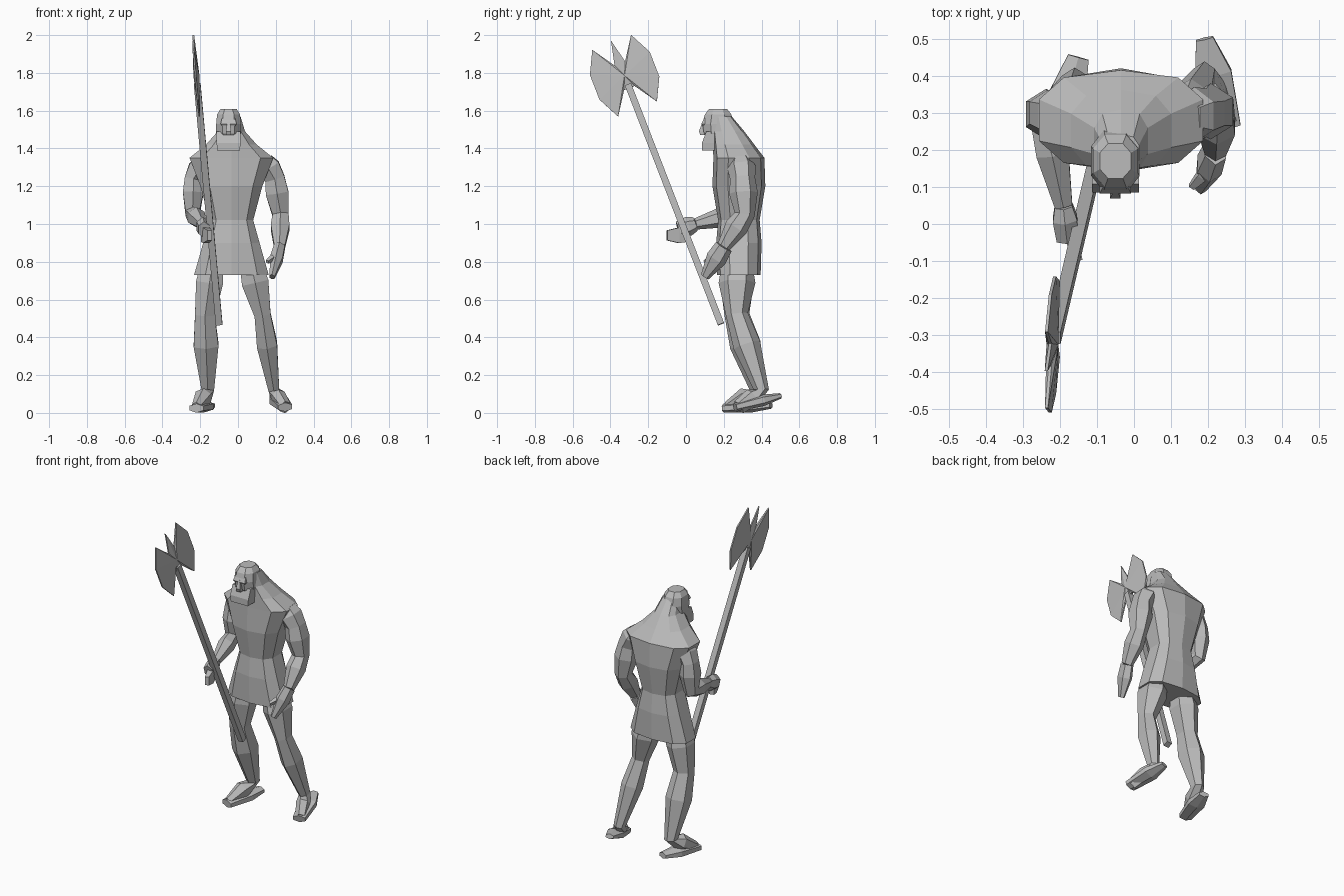
import bpy, bmesh
from math import sin, cos, pi
from mathutils import Vector

default_cube = bpy.data.objects.get("Cube")
if default_cube:
    bpy.data.objects.remove(default_cube, do_unlink=True)

grey = bpy.data.materials.new("stone_grey")
grey.use_nodes = True
grey.diffuse_color = (.5, .5, .5, 1)
grey.node_tree.nodes["Principled BSDF"].inputs["Base Color"].default_value = grey.diffuse_color


def finish(name, bm):
    bmesh.ops.recalc_face_normals(bm, faces=bm.faces)
    mesh = bpy.data.meshes.new(name)
    bm.to_mesh(mesh)
    bm.free()
    mesh.materials.append(grey)
    obj = bpy.data.objects.new(name, mesh)
    bpy.context.collection.objects.link(obj)
    return obj


def cross_section(centre, across, through, sides, squareness=1):
    """Polygon around a centre; squareness below one fills out the corners."""
    points = []
    for k in range(sides):
        angle = 2 * pi * (k + .5) / sides
        c, s = cos(angle), sin(angle)
        c *= abs(c) ** (squareness - 1)
        s *= abs(s) ** (squareness - 1)
        points.append(centre + across * c + through * s)
    return points


def skin(name, sections):
    bm = bmesh.new()
    rings = [[bm.verts.new(point) for point in section] for section in sections]
    for low, high in zip(rings, rings[1:]):
        for k in range(len(low)):
            bm.faces.new((low[k - 1], low[k], high[k], high[k - 1]))
    bm.faces.new(rings[0])
    bm.faces.new(rings[-1])
    return finish(name, bm)


def limb(name, *joints, sides=6, bulge=1.15, flat=1.2):
    """Tapered limb through joints (x, y, z, radius), swelling between them."""
    stations = [(Vector(joints[0][:3]), joints[0][3])]
    for start, end in zip(joints, joints[1:]):
        a, b = Vector(start[:3]), Vector(end[:3])
        stations.append((a.lerp(b, .4), max(start[3], end[3]) * bulge))
        stations.append((b, end[3]))
    sections = []
    for i, (centre, radius) in enumerate(stations):
        before = stations[max(i - 1, 0)][0]
        after = stations[min(i + 1, len(stations) - 1)][0]
        along = (after - before).normalized()
        across = (Vector((1, 0, 0)) - along * along.x).normalized()
        through = along.cross(across) * radius * flat
        sections.append(cross_section(centre, across * radius * 1.1, through, sides))
    return skin(name, sections)


def stack(name, x, y, lean, levels, sides, squareness):
    """Level rings (height, half width, half depth); lean moves the upper half forward."""
    sections = []
    bend = levels[len(levels) // 2][0]
    for z, width, depth in levels:
        centre = Vector((x, y - lean * max(0, z - bend), z))
        across, through = Vector((width, 0, 0)), Vector((0, depth, 0))
        sections.append(cross_section(centre, across, through, sides, squareness))
    return skin(name, sections)


# Torso with flared tunic, narrow waist, broad shoulders and sloping neck
stack("torso", -.035, .28, .4, [
    (.73, .205, .115), (.9, .155, .12), (1.02, .12, .11), (1.2, .17, .14),
    (1.35, .23, .135), (1.42, .14, .11), (1.49, .075, .085), (1.57, .05, .05)], 10, .75)

# Head with a squared beard, nose and brow
middle = -.05
stack("head", middle, .17, 0, [
    (1.44, .05, .05), (1.48, .07, .08), (1.53, .07, .09),
    (1.58, .065, .075), (1.61, .045, .05)], 8, .85)
stack("beard", middle, .12, -.5, [
    (1.39, .085, .05), (1.43, .09, .05), (1.49, .09, .06)], 4, 1)
stack("nose", middle, .09, -.2, [
    (1.47, .02, .02), (1.49, .02, .03), (1.54, .01, .02)], 4, 1)
stack("brow", middle, .11, 0, [
    (1.52, .05, .03), (1.53, .06, .04), (1.56, .05, .02)], 4, 1)

# Left arm hanging, with a loose hand
left_wrist = (.22, .2, .88, .03)
limb("left_arm", (.14, .29, 1.34, .045), (.195, .3, 1.24, .055), (.225, .31, 1.05, .045), left_wrist)
limb("left_hand", left_wrist, (.18, .1, .72, .015), flat=1.6)
limb("left_thumb", (.2, .15, .83, .015), (.155, .1, .8, .01), sides=4)

# Right arm bent forward, with fingers closed round the shaft
right_wrist = (-.19, .05, 1, .025)
limb("right_arm", (-.19, .29, 1.33, .045), (-.235, .3, 1.24, .05), (-.24, .29, 1.06, .04), right_wrist)
limb("right_hand", right_wrist, (-.18, -.04, .97, .03), flat=1.5)
limb("right_fingers", (-.18, 0, .94, .02), (-.15, -.1, .94, .015), sides=4, flat=2.5)

# Striding legs running down to the insteps
limb("left_leg", (.065, .27, .8, .06), (.13, .27, .52, .045),
     (.19, .4, .12, .03), (.25, .28, .03, .03), bulge=1.25, flat=1.3)
limb("right_leg", (-.135, .27, .8, .06), (-.175, .27, .52, .055),
     (-.16, .38, .12, .035), (-.22, .22, .03, .025), bulge=1.25)

# Flat feet, the left heel raised
limb("left_foot", (.19, .5, .09, .025), (.25, .26, .03, .04), bulge=1.3, flat=.6)
limb("right_foot", (-.15, .45, .04, .03), (-.22, .2, .025, .04), bulge=1.3, flat=.6)

# Axe shaft
foot, hub = Vector((-.1, .185, .47)), Vector((-.22, -.325, 1.785))
axis = (hub - foot).normalized()
side = (Vector((1, 0, 0)) - axis * axis.x).normalized()
edge = side.cross(axis)
collar = hub - axis * .05
skin("axe_shaft", [cross_section(end, side * .025, edge * .025, 4) for end in (foot, collar)])

# Axe head: one quarter of the blade mirrored both ways, plus a top spike
quarter = [(.03, .07), (.11, .19), (.17, .07)]
half = quarter + [(w, -h) for w, h in reversed(quarter)]
outline = [(0, .2)] + half + [(-w, h) for w, h in reversed(half)]
bm = bmesh.new()
rims = []
for direction in (-side, side):
    rim = [bm.verts.new(hub + edge * w + axis * h + direction * .004) for w, h in outline]
    boss = bm.verts.new(hub + direction * .016)
    for k in range(len(rim)):
        bm.faces.new((rim[k - 1], rim[k], boss))
    rims.append(rim)
back, front = rims
for k in range(len(outline)):
    bm.faces.new((back[k - 1], back[k], front[k], front[k - 1]))
finish("axe_head", bm)
